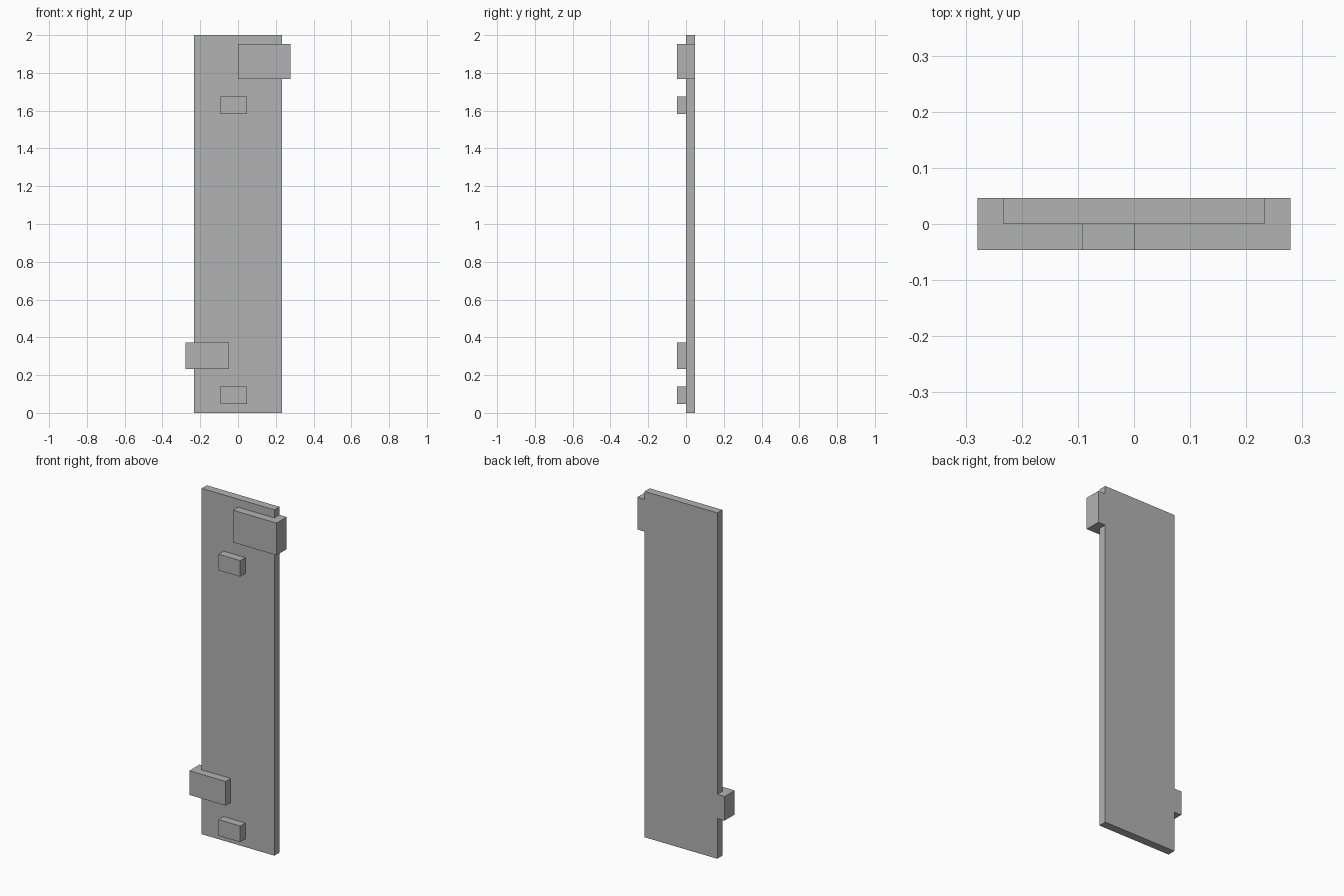
import bpy
import bmesh

cube = bpy.data.objects.get("Cube")
if cube:
    bpy.data.objects.remove(cube, do_unlink=True)

# Everything sits on a regular grid: the board is 43 units tall
U = 2 / 43

grey = bpy.data.materials.new("plain grey")
grey.use_nodes = True
colour = (0.45, 0.45, 0.45, 1)
grey.diffuse_color = colour
grey.node_tree.nodes["Principled BSDF"].inputs["Base Color"].default_value = colour


def prism(name, outline, z0, z1):
    """Extrude a plan outline (in grid units) from z0 up to z1."""
    bm = bmesh.new()
    base = bm.faces.new([bm.verts.new((x * U, y * U, z0 * U)) for x, y in outline])
    up = bmesh.ops.extrude_face_region(bm, geom=[base])["geom"]
    bmesh.ops.translate(bm, vec=(0, 0, (z1 - z0) * U),
                        verts=[v for v in up if isinstance(v, bmesh.types.BMVert)])
    bmesh.ops.recalc_face_normals(bm, faces=bm.faces)
    mesh = bpy.data.meshes.new(name)
    bm.to_mesh(mesh)
    bm.free()
    mesh.materials.append(grey)
    obj = bpy.data.objects.new(name, mesh)
    bpy.context.collection.objects.link(obj)
    return obj


def rect(x0, x1, y0, y1):
    return [(x0, y0), (x1, y0), (x1, y1), (x0, y1)]


def hook(inner, side):
    """Block on the front that wraps round the board edge, flush with its back."""
    return [(side * x, y) for x, y in
            [(inner, -1), (6, -1), (6, 1), (5, 1), (5, 0), (inner, 0)]]


# Tall flat board
prism("board", rect(-5, 5, 0, 1), 0, 43)

# Small blocks on the front face
for name, z in (("lower_small_block", 1), ("upper_small_block", 34)):
    prism(name, rect(-2, 1, -1, 0), z, z + 2)

# Larger blocks overhanging the board edges
prism("upper_left_block", hook(0, 1), 38, 42)
prism("lower_right_block", hook(1, -1), 5, 8)
